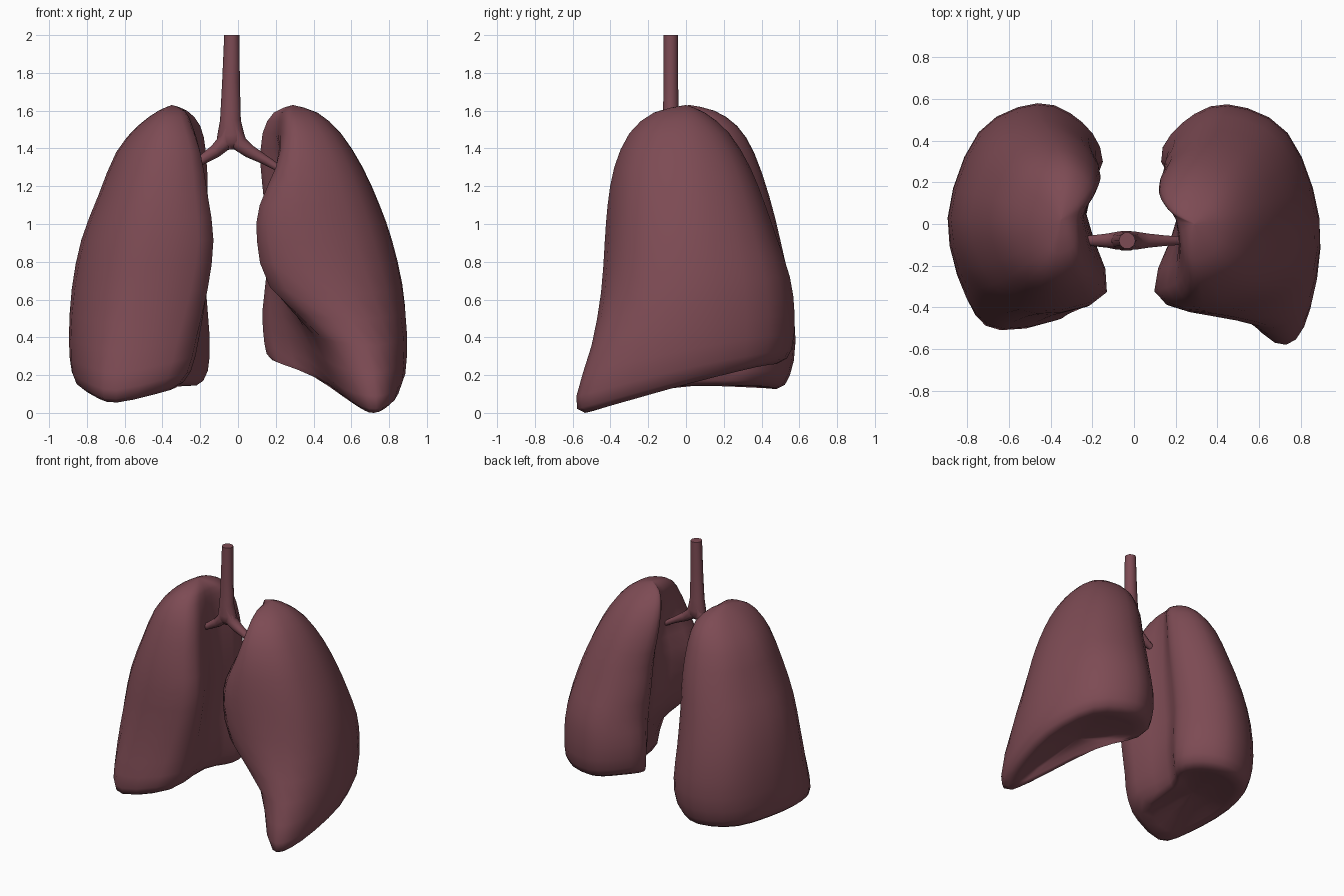
import bpy, bmesh, math
from mathutils import Vector

if "Cube" in bpy.data.objects:
    bpy.data.objects.remove(bpy.data.objects["Cube"])

flesh = bpy.data.materials.new("dark_rose_flesh")
flesh.diffuse_color = (0.205, 0.07, 0.088, 1)
flesh.use_nodes = True
flesh.node_tree.nodes["Principled BSDF"].inputs["Base Color"].default_value = flesh.diffuse_color


def spline(p, closed, n):
    """Catmull-Rom through the points, n samples per span."""
    out, c = [], len(p)
    get = (lambda i: p[i % c]) if closed else (lambda i: p[max(0, min(c - 1, i))])
    for i in range(c if closed else c - 1):
        a, b, d, e = get(i - 1), get(i), get(i + 1), get(i + 2)
        for k in range(n):
            t = k / n
            out.append(b + 0.5 * t * (d - a + t * (2 * a - 5 * b + 4 * d - e + t * (3 * (b - d) + e - a))))
    return out if closed else out + [p[-1]]


def loft(name, rings, crease):
    """Skin a stack of equal rings and close both ends."""
    bm = bmesh.new()
    rows = [[bm.verts.new(v) for v in r] for r in rings]
    n = len(rows[0])
    for a, b in zip(rows, rows[1:]):
        for i in range(n):
            j = (i + 1) % n
            bm.faces.new((a[i], a[j], b[j], b[i]))
    bm.faces.new(rows[0])
    bm.faces.new(rows[-1])
    bmesh.ops.remove_doubles(bm, verts=bm.verts, dist=0.0005)
    bmesh.ops.recalc_face_normals(bm, faces=bm.faces)
    me = bpy.data.meshes.new(name)
    bm.to_mesh(me)
    bm.free()
    ob = bpy.data.objects.new(name, me)
    bpy.context.collection.objects.link(ob)
    me.materials.append(flesh)
    bpy.context.view_layer.objects.active = ob
    ob.select_set(True)
    bpy.ops.object.shade_smooth_by_angle(angle=math.radians(crease))
    ob.select_set(False)


def lung(name, side, levels, apex, base, dome, corner):
    """Levels: z, outer x, front x, inner front x, hilum x, inner back x, front y, back y."""
    rings = []
    for z, xo, xf, xi, xh, xb, yf, yb in levels:
        w = xo - xb
        ring = [(xb, .52 * yb), (xb + .13 * w, .84 * yb), (xb + .42 * w, yb),
                (xo - .2 * w, .76 * yb), (xo, .05 * yb), (xo - corner * (xo - xf), .7 * yf),
                (xf, yf), (xi, .76 * yf), (xh, .1 * yb)]
        fade = max(0, 1 - z)
        rings.append([Vector((x, y, z + base(x, y) * fade)) for x, y in ring])
    # hollow underside and rounded apex
    rim = rings[0]
    mid = sum(rim, Vector()) / len(rim)
    low = [[mid.lerp(v, f) + Vector((0, 0, dome * (1 - f * f))) for v in rim] for f in (0.01, .6)]
    rings = low + rings + [[Vector(apex).lerp(v, .01) for v in rings[-1]]]
    columns = [spline(list(c), False, 2) for c in zip(*rings)]
    rings = [spline(list(r), True, 3) for r in zip(*columns)]
    loft(name, [[(v.x * side, v.y, v.z) for v in r] for r in rings], 85)


# lung with the heart notch and the front tongue
lung("notched_lung", 1, [
    (.00, .82, .72, .63, .40, .18, -.535, .49),
    (.10, .88, .73, .555, .37, .14, -.58, .56),
    (.35, .89, .68, .45, .30, .13, -.50, .575),
    (.62, .87, .50, .17, .23, .15, -.45, .55),
    (.90, .815, .38, .10, .22, .14, -.43, .48),
    (1.10, .75, .34, .115, .21, .14, -.415, .42),
    (1.30, .66, .33, .20, .23, .12, -.38, .34),
    (1.48, .545, .32, .24, .20, .13, -.30, .23),
    (1.59, .42, .30, .25, .22, .19, -.17, .10)],
    (.29, 0, 1.63), lambda x, y: .15 + .28 * min(y, .33) + .14 * max(0, .6 - x), .06, .22)

# fuller lung on the other side
lung("full_lung", -1, [
    (.00, .825, .64, .36, .32, .22, -.45, .48),
    (.09, .88, .64, .27, .28, .16, -.51, .55),
    (.30, .895, .60, .22, .25, .15, -.48, .58),
    (.60, .88, .52, .16, .25, .17, -.445, .555),
    (.90, .83, .46, .13, .23, .17, -.43, .50),
    (1.15, .74, .43, .16, .23, .16, -.395, .44),
    (1.38, .645, .40, .20, .24, .17, -.33, .36),
    (1.52, .53, .39, .25, .25, .20, -.25, .27),
    (1.60, .42, .37, .29, .28, .27, -.14, .15)],
    (.35, .02, 1.63),
    lambda x, y: .145 - .25 * (y - .15) ** 2 * max(0, min(1, (x - .2) / .4)), .05, .32)


def tube(name, path, y=-.08, sides=10):
    """Path in the front plane: x, z, half width, half depth."""
    rings = []
    for i, (x, z, w, d) in enumerate(path):
        a, b = path[max(0, i - 1)], path[min(len(path) - 1, i + 1)]
        t = Vector((b[0] - a[0], b[1] - a[1])).normalized()
        ring = []
        for k in range(sides):
            u = math.tau * k / sides
            ring.append((x - t.y * w * math.cos(u), y + d * math.sin(u), z + t.x * w * math.cos(u)))
        rings.append(ring)
    loft(name, rings, 50)


# windpipe and its two branches
tube("windpipe", [(-.033, 2, .04, .04), (-.037, 1.75, .047, .04), (-.04, 1.55, .055, .045),
                  (-.038, 1.47, .072, .05), (-.034, 1.43, .08, .046), (-.03, 1.395, .03, .02)])
tube("right_branch", [(-.045, 1.52, .045, .045), (-.07, 1.43, .045, .045), (-.12, 1.385, .035, .036),
                      (-.19, 1.34, .026, .028), (-.25, 1.31, .022, .022)])
tube("left_branch", [(-.03, 1.52, .045, .045), (0, 1.43, .045, .045), (.06, 1.385, .035, .036),
                     (.15, 1.335, .024, .026), (.24, 1.28, .017, .02)])
